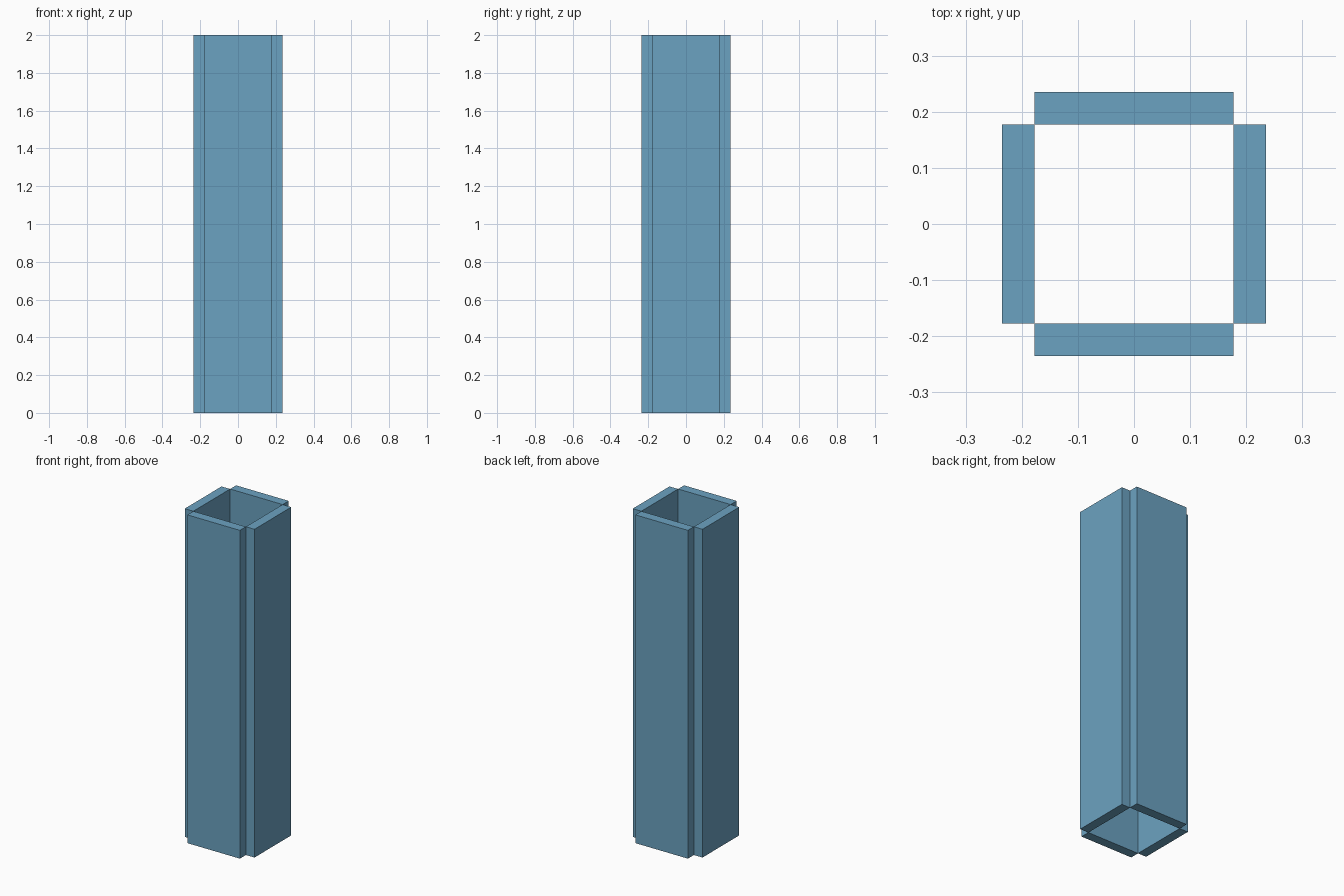
import bpy
import bmesh
import math
from mathutils import Matrix, Vector

if "Cube" in bpy.data.objects:
    bpy.data.objects.remove(bpy.data.objects["Cube"], do_unlink=True)

INNER, OUTER, HEIGHT = 0.177, 0.235, 2.0

# Single flat blue
blue = bpy.data.materials.new("steel_blue")
blue.use_nodes = True
colour = (0.148, 0.361, 0.533, 1.0)
blue.diffuse_color = colour
blue.node_tree.nodes["Principled BSDF"].inputs["Base Color"].default_value = colour


def add_panel(name, angle):
    """Upright slab on the front side, turned about z to its own side."""
    bm = bmesh.new()
    size = Matrix.Diagonal((2 * INNER, OUTER - INNER, HEIGHT, 1))
    place = Matrix.Translation(Vector((0, -(INNER + OUTER) / 2, HEIGHT / 2)))
    turn = Matrix.Rotation(angle, 4, "Z")
    bmesh.ops.create_cube(bm, size=1, matrix=turn @ place @ size)
    mesh = bpy.data.meshes.new(name)
    bm.to_mesh(mesh)
    bm.free()
    mesh.materials.append(blue)
    bpy.context.collection.objects.link(bpy.data.objects.new(name, mesh))


# Four panels meeting edge to edge around an open square shaft
for i, side in enumerate(("front", "left", "back", "right")):
    add_panel(side + "_panel", i * math.pi / 2)
